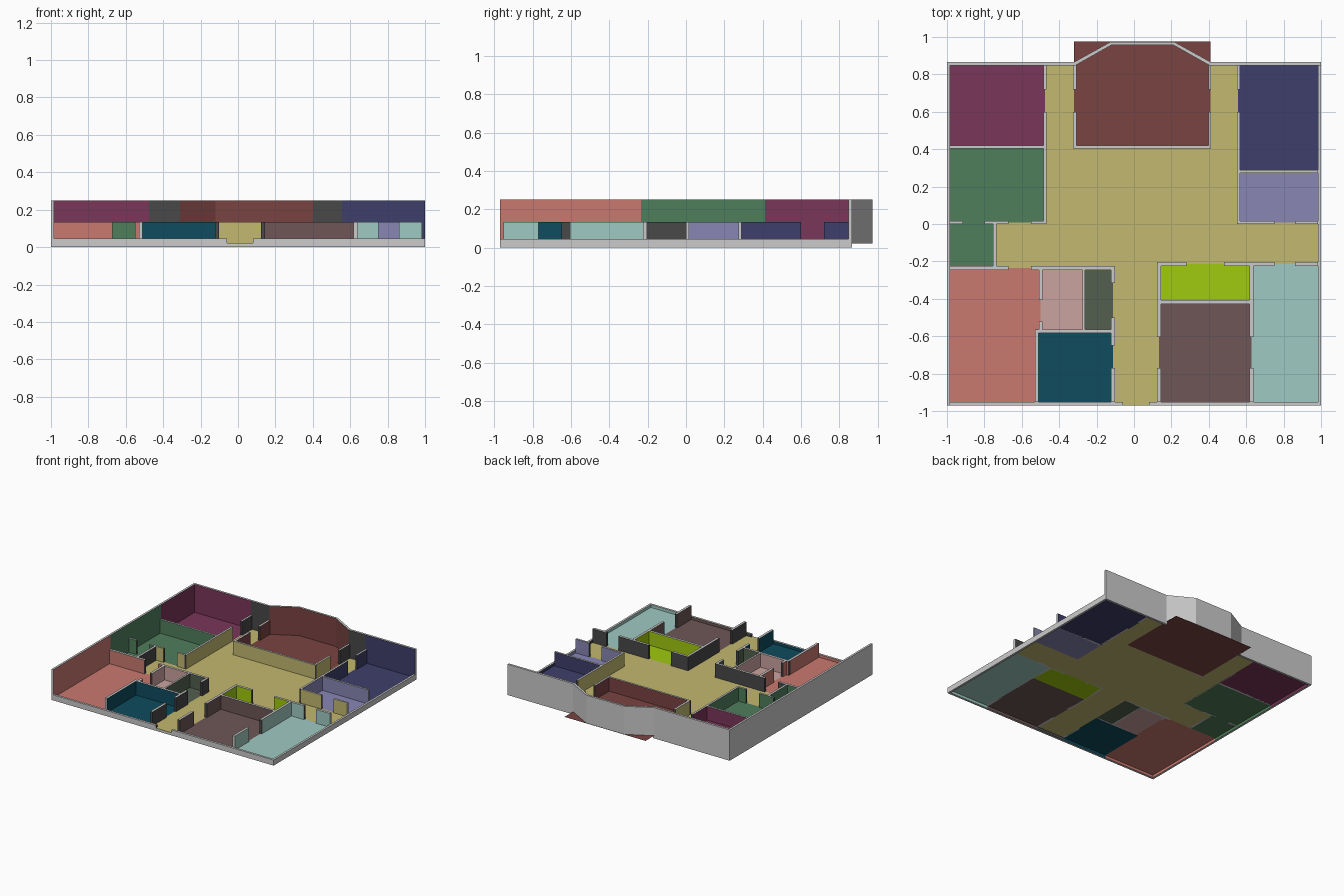
import bpy, bmesh
from mathutils import Vector

if "Cube" in bpy.data.objects:
    bpy.data.objects.remove(bpy.data.objects["Cube"])

FLOOR, LOW, MID, TALL = 0.022, 0.045, 0.135, 0.25


def material(name, rgb):
    m = bpy.data.materials.new(name)
    m.diffuse_color = [((c / 255 + 0.055) / 1.055) ** 2.4 if c > 10 else c / 3300 for c in rgb] + [1]
    m.use_nodes = True
    m.node_tree.nodes["Principled BSDF"].inputs["Base Color"].default_value = m.diffuse_color
    return m


GREY = None
DARK = material("dark_jamb", (72, 72, 72))

# Rooms: colour and floor rectangles (x0, y0, x1, y1), meeting at wall centres
ROOMS = {
    "plum_room": ((122, 54, 88), [(-.99, .412, -.475, .857)]),
    "green_room": ((80, 126, 92), [(-.99, .008, -.475, .412), (-.99, -.235, -.745, .008)]),
    "bay_room": ((122, 68, 66), [(-.32, .412, .41, .977)]),
    "navy_room": ((62, 62, 108), [(.555, .281, .99, .857)]),
    "lavender_room": ((136, 134, 180), [(.555, .008, .99, .281)]),
    "coral_room": ((201, 121, 111), [(-.99, -.573, -.5, -.235), (-.99, -.962, -.52, -.573)]),
    "pink_room": ((203, 163, 160), [(-.5, -.573, -.268, -.235)]),
    "olive_closet": ((82, 96, 78), [(-.268, -.573, -.112, -.235)]),
    "teal_room": ((14, 76, 94), [(-.52, -.962, -.112, -.573)]),
    "lime_room": ((160, 202, 14), [(.134, -.417, .628, -.214)]),
    "taupe_room": ((110, 86, 86), [(.134, -.962, .628, -.417)]),
    "aqua_room": ((160, 202, 194), [(.628, -.962, .99, -.214)]),
    "hall": ((196, 184, 112), [(-.475, .412, -.32, .857), (.41, .412, .555, .857),
                               (-.475, .008, .555, .412), (-.745, -.214, .99, .008),
                               (-.745, -.235, .134, -.214), (-.112, -.97, .134, -.235)]),
}
MATS = {n: material(n, c) for n, (c, _) in ROOMS.items()}
XS = sorted({r[i] for _, rs in ROOMS.values() for r in rs for i in (0, 2)})
YS = sorted({r[i] for _, rs in ROOMS.values() for r in rs for i in (1, 3)})


def paint(x, y):
    """Paint of a wall side as seen from the point beside it."""
    if abs(x) > 1 or y > .866 or y < -.97:
        return GREY
    for name, (_, rects) in ROOMS.items():
        if any(a <= x <= c and b <= y <= d for a, b, c, d in rects):
            if name == "hall" and not -.03 < y < .6:
                return DARK
            return MATS[name]
    return GREY


def build(name, faces):
    """Mesh from (corner list, material, outward direction)."""
    bm = bmesh.new()
    me = bpy.data.meshes.new(name)
    slots = []
    for pts, mat, out in faces:
        f = bm.faces.new([bm.verts.new(p) for p in pts])
        f.normal_update()
        if f.normal.dot(Vector(out)) < 0:
            f.normal_flip()
        if mat not in slots:
            slots.append(mat)
            me.materials.append(mat)
        f.material_index = slots.index(mat)
    bmesh.ops.remove_doubles(bm, verts=bm.verts, dist=1e-5)
    bm.to_mesh(me)
    bm.free()
    bpy.context.collection.objects.link(bpy.data.objects.new(name, me))


def wall(name, x0, y0, x1, y1, z0=FLOOR, z1=MID):
    """Upright slab whose long sides take the colours of the rooms beside them."""
    faces = [([(x0, y0, z), (x1, y0, z), (x1, y1, z), (x0, y1, z)], GREY, (0, 0, d))
             for z, d in ((z0, -1), (z1, 1))]
    along_x = x1 - x0 > y1 - y0
    lo, hi, a, b = (x0, x1, y0, y1) if along_x else (y0, y1, x0, x1)
    put = (lambda u, v: (u, v)) if along_x else (lambda u, v: (v, u))
    cuts = [lo] + [c for c in (XS if along_x else YS) if lo + .02 < c < hi - .02] + [hi]
    for v, d in ((a, -1), (b, 1)):
        runs = []
        for p, q in zip(cuts, cuts[1:]):
            m = paint(*put((p + q) / 2, v + .012 * d))
            if runs and runs[-1][2] == m:
                runs[-1][1] = q
            else:
                runs.append([p, q, m])
        for p, q, m in runs:
            faces.append(([(*put(p, v), z0), (*put(q, v), z0), (*put(q, v), z1), (*put(p, v), z1)],
                          m, (*put(0, d), 0)))
    for u, d in ((lo, -1), (hi, 1)):
        m = paint(*put(u + .012 * d, (a + b) / 2))
        faces.append(([(*put(u, a), z0), (*put(u, b), z0), (*put(u, b), z1), (*put(u, a), z1)],
                      DARK if m else GREY, (*put(d, 0), 0)))
    build(name, faces)


# Floors
for name, (_, rects) in ROOMS.items():
    build(name + "_floor", [([(a, b, FLOOR), (c, b, FLOOR), (c, d, FLOOR), (a, d, FLOOR)],
                             MATS[name], (0, 0, 1)) for a, b, c, d in rects])

# Outer walls: tall at the back and left, cut low at the front and right
wall("left_outer_wall", -1, -.97, -.983, .866, 0, TALL)
wall("back_wall_left", -.983, .848, -.31, .866, 0, TALL)
wall("back_wall_right", .4, .848, 1, .866, 0, TALL)
wall("right_outer_wall", .983, -.952, 1, .848, 0, LOW)
wall("front_wall_left", -.983, -.97, -.06, -.952, 0, LOW)
wall("front_wall_right", .08, -.97, 1, -.952, 0, LOW)
wall("front_door_sill", -.06, -.97, .08, -.952, 0, FLOOR)

# Bay wall
outer = [(-.32, .866), (-.125, .974), (.215, .974), (.41, .866)]
inner = [(-.31, .85), (-.12, .957), (.21, .957), (.4, .85)]
bay = []
for i in range(3):
    o, p, q, r = outer[i], outer[i + 1], inner[i + 1], inner[i]
    n = Vector((o[1] - p[1], p[0] - o[0], 0))
    bay.append(([(*o, FLOOR), (*p, FLOOR), (*p, TALL), (*o, TALL)], GREY, n))
    bay.append(([(*r, FLOOR), (*q, FLOOR), (*q, TALL), (*r, TALL)], MATS["bay_room"], -n))
    for z, d in ((FLOOR + .001, -1), (TALL, 1)):
        bay.append(([(*o, z), (*p, z), (*q, z), (*r, z)], GREY, (0, 0, d)))
build("bay_wall", bay)


def row(name, fixed, width, spans, along_x):
    """Inner walls on one line, with door gaps between the spans."""
    h = width / 2
    for i, (s, e) in enumerate(spans):
        box = (s, fixed - h, e, fixed + h) if along_x else (fixed - h, s, fixed + h, e)
        wall(f"{name}_{i + 1}", *box)


# Walls running front to back
for nm, x, w, spans in [
    ("plum_green_hall_wall", -.475, .016, [(0, .6), (.72, .848)]),
    ("bay_room_left_wall", -.317, .018, [(.42, .6), (.72, .85)]),
    ("bay_room_right_wall", .405, .016, [(.42, .6), (.72, .85)]),
    ("navy_lavender_hall_wall", .56, .016, [(0, .6), (.72, .848)]),
    ("green_nook_wall", -.745, .018, [(-.225, 0)]),
    ("pink_left_wall", -.499, .02, [(-.405, -.246), (-.563, -.52)]),
    ("pink_olive_wall", -.268, .014, [(-.563, -.246)]),
    ("teal_left_wall", -.52, .02, [(-.952, -.583)]),
    ("teal_olive_hall_wall", -.112, .02, [(-.952, -.77), (-.65, -.5), (-.315, -.246)]),
    ("taupe_hall_wall", .134, .02, [(-.952, -.77), (-.605, -.225)]),
    ("aqua_left_wall", .628, .02, [(-.952, -.77), (-.605, -.225)]),
]:
    row(nm, x, w, spans, False)

# Walls running left to right
for nm, y, w, spans in [
    ("plum_green_wall", .412, .016, [(-.983, -.483)]),
    ("bay_room_front_wall", .412, .016, [(-.326, .413)]),
    ("navy_lavender_wall", .281, .016, [(.568, .983)]),
    ("lavender_hall_wall", .008, .016, [(.568, .75), (.86, .983)]),
    ("green_front_wall", .008, .016, [(-.983, -.915), (-.8, -.67), (-.55, -.483)]),
    ("coral_pink_hall_wall", -.235, .02, [(-.983, -.67), (-.55, -.102)]),
    ("pink_teal_wall", -.573, .02, [(-.53, -.102)]),
    ("lime_aqua_hall_wall", -.214, .02, [(.124, .28), (.48, .75), (.86, .983)]),
    ("lime_taupe_wall", -.417, .02, [(.144, .618)]),
]:
    row(nm, y, w, spans, True)
